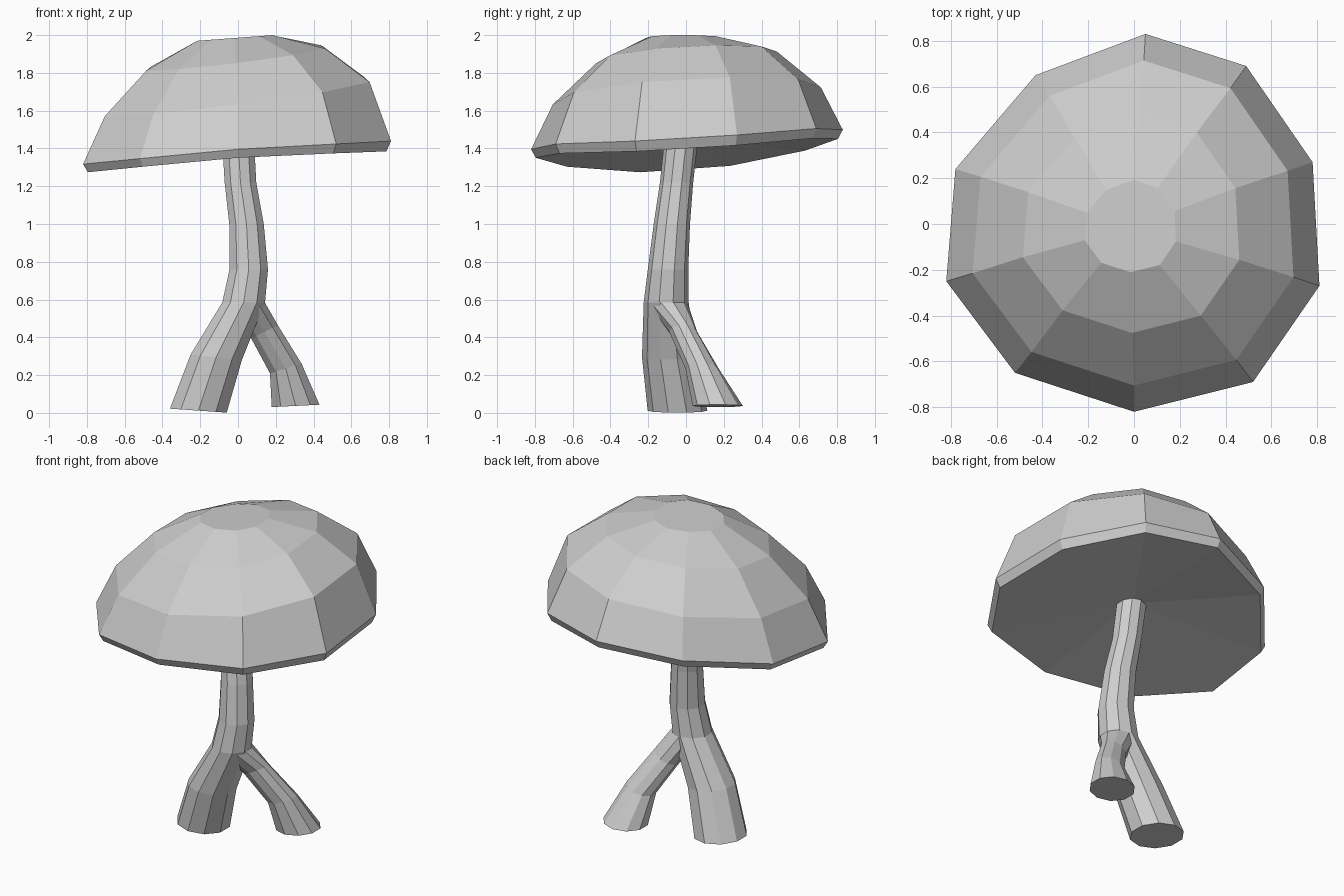
import bpy
import bmesh
from math import cos, sin, pi

SIDES = 10
ROUND = [(cos(2 * pi * i / SIDES - pi / 2), sin(2 * pi * i / SIDES - pi / 2))
         for i in range(SIDES)]
# Uneven rim of the cap, anticlockwise from the front
RIM = [(0, -0.82), (0.52, -0.69), (0.81, -0.27), (0.78, 0.27), (0.49, 0.69),
       (0.05, 0.83), (-0.43, 0.65), (-0.78, 0.24), (-0.82, -0.25), (-0.52, -0.65)]

if "Cube" in bpy.data.objects:
    bpy.data.objects.remove(bpy.data.objects["Cube"])

# Single grey colour
grey = bpy.data.materials.new("pale_grey")
grey.use_nodes = True
colour = (0.62, 0.62, 0.62, 1)
grey.diffuse_color = colour
grey.node_tree.nodes["Principled BSDF"].inputs["Base Color"].default_value = colour


def loft(name, outline, rings, hollow=0):
    """Skin rings of (x, y, z, scale, x slope, y slope, saddle), listed bottom to top."""
    bm = bmesh.new()
    loops = []
    for x, y, z, scale, slope_x, slope_y, saddle in rings:
        loop = []
        for u, v in outline:
            dx, dy = u * scale, v * scale
            dz = slope_x * dx + slope_y * dy + saddle * (dy * dy - dx * dx)
            loop.append(bm.verts.new((x + dx, y + dy, z + dz)))
        loops.append(loop)
    for low, high in zip(loops, loops[1:]):
        for i in range(SIDES):
            j = (i + 1) % SIDES
            bm.faces.new((low[i], low[j], high[j], high[i]))
    # Both ends close with a fan; the lower one can be raised into a hollow
    for loop, rise in ((loops[0], hollow), (loops[-1], 0)):
        centre = bm.verts.new(sum((v.co for v in loop[1:]), loop[0].co.copy()) / SIDES)
        centre.co.z += rise
        for i in range(SIDES):
            bm.faces.new((loop[i], loop[(i + 1) % SIDES], centre))
    bmesh.ops.recalc_face_normals(bm, faces=bm.faces)
    mesh = bpy.data.meshes.new(name)
    bm.to_mesh(mesh)
    bm.free()
    mesh.materials.append(grey)
    obj = bpy.data.objects.new(name, mesh)
    bpy.context.collection.objects.link(obj)


# Tilted, slightly warped faceted cap with a shallow hollow beneath
loft("mushroom_cap", RIM, [
    (0, 0, 1.37, 0.97, 0.07, 0.06, 0.045),
    (0, 0, 1.418, 1, 0.075, 0.06, 0.04),
    (0, 0, 1.675, 0.86, 0.13, 0.06, 0),
    (-0.01, 0, 1.88, 0.58, 0.125, 0.06, 0),
    (-0.015, -0.01, 1.985, 0.245, 0.075, 0, 0),
], hollow=0.08)

# Main stem, bending down to the front right foot
loft("main_stem", ROUND, [
    (-0.21, -0.045, 0.012, 0.158, -0.07, 0, 0),
    (-0.115, -0.09, 0.295, 0.143, -0.1, 0, 0),
    (0.03, -0.105, 0.585, 0.119, 0, 0, 0),
    (0.057, -0.095, 0.76, 0.107, 0, 0, 0),
    (0.045, -0.075, 1.0, 0.096, 0, 0, 0),
    (0.013, -0.05, 1.22, 0.088, 0, 0, 0),
    (0, -0.025, 1.45, 0.089, 0, 0, 0),
])

# Thinner side root, flaring from the stem and reaching back to the left
loft("side_root", ROUND, [
    (0.305, 0.168, 0.037, 0.133, 0.05, 0, 0),
    (0.253, 0.085, 0.235, 0.088, 0.3, 0, 0),
    (0.14, -0.015, 0.43, 0.074, 0.5, 0, 0),
    (0.04, -0.1, 0.585, 0.107, 0, 0, 0),
])
